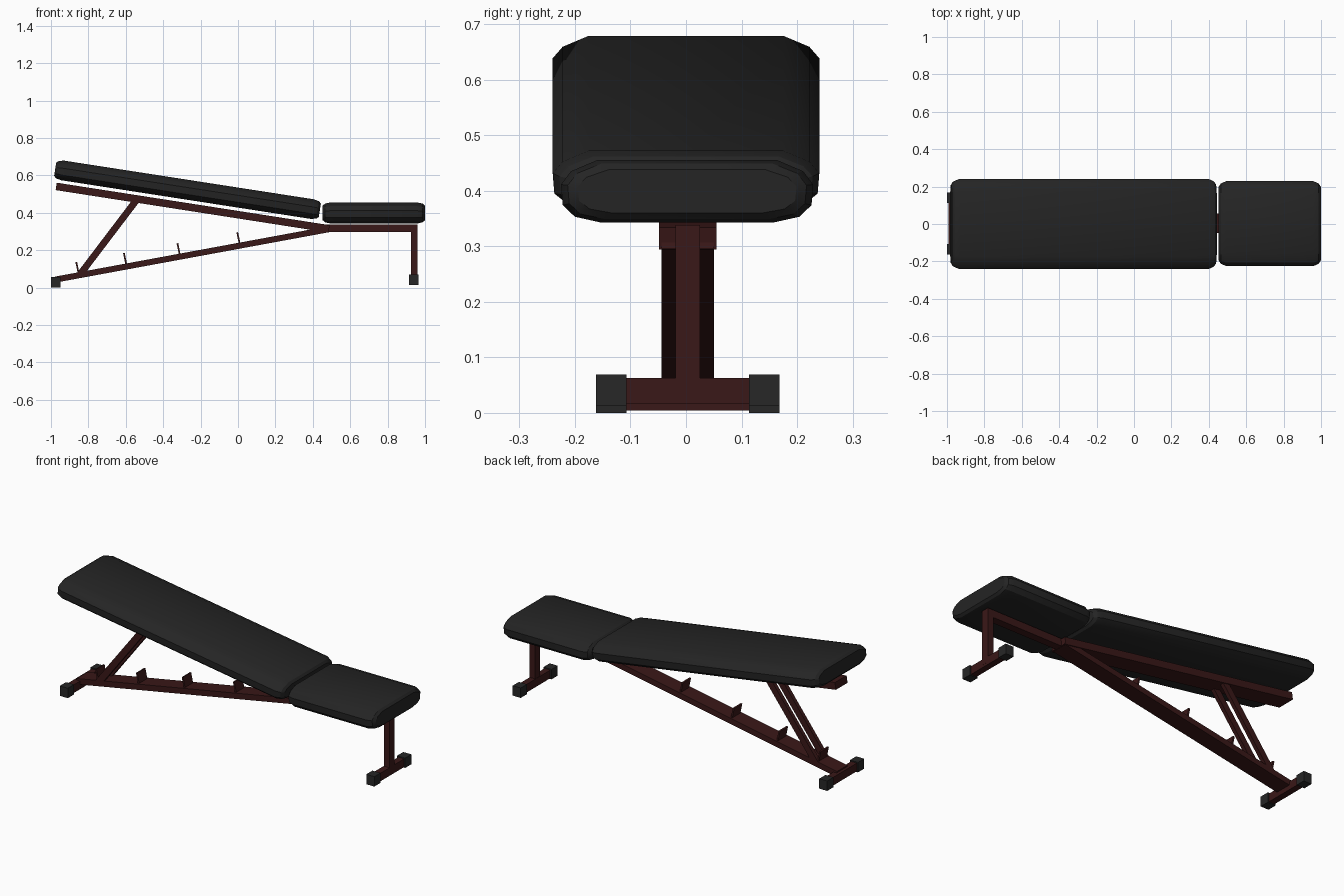
import bpy, bmesh, math
from mathutils import Vector

if "Cube" in bpy.data.objects:
    bpy.data.objects.remove(bpy.data.objects["Cube"])

YC = 0.003  # the frame sits a touch off the pad centre line


def material(name, rgb):
    m = bpy.data.materials.new(name)
    m.diffuse_color = (*rgb, 1)
    m.use_nodes = True
    m.node_tree.nodes["Principled BSDF"].inputs["Base Color"].default_value = m.diffuse_color
    return m


LEATHER = material("black_padding", (0.018, 0.018, 0.018))
RED = material("dark_red_steel", (0.042, 0.009, 0.009))
RUBBER = material("black_rubber", (0.02, 0.02, 0.02))


def finish(name, bm, mat):
    bmesh.ops.recalc_face_normals(bm, faces=bm.faces)
    me = bpy.data.meshes.new(name)
    bm.to_mesh(me)
    bm.free()
    ob = bpy.data.objects.new(name, me)
    bpy.context.collection.objects.link(ob)
    me.materials.append(mat)
    return ob


def box(name, x, y, z, mat):
    """Box from three (min, max) ranges."""
    bm = bmesh.new()
    bmesh.ops.create_cube(bm, size=1)
    for v in bm.verts:
        v.co = Vector([(r[0] + r[1]) / 2 + c * (r[1] - r[0])
                       for r, c in zip((x, y, z), v.co)])
    return finish(name, bm, mat)


def beam(name, a, b, height, half_width, y=YC):
    """Rectangular bar between two (x, z) points."""
    d = Vector(b) - Vector(a)
    h = height / 2
    ob = box(name, (-d.length / 2, d.length / 2),
             (-half_width, half_width), (-h, h), RED)
    ob.location = ((a[0] + b[0]) / 2, y, (a[1] + b[1]) / 2)
    ob.rotation_euler.y = -math.atan2(d.y, d.x)
    return ob


def pad(name, centre, length, w, h, tilt=0):
    """Cushion: rounded section lofted along x with pinched ends."""
    half = [(w - .065, h), (w - .018, h - .02), (w, .012),
            (w - .003, -.025), (w - .025, -h + .01), (w - .07, -h)]
    section = half + [(-y, z) for y, z in reversed(half)]
    L = length / 2
    ends = [(L, .03, .017), (L - .012, .012, .006), (L - .04, 0, 0)]
    rings = [(-u, a, b) for u, a, b in ends] + ends[::-1]
    bm = bmesh.new()
    loops = [[bm.verts.new((u, y * (w - a) / w, z * (h - b) / h))
              for y, z in section] for u, a, b in rings]
    n = len(section)
    for p, q in zip(loops, loops[1:]):
        for i in range(n):
            j = (i + 1) % n
            bm.faces.new((p[i], p[j], q[j], q[i]))
    bm.faces.new(loops[0])
    bm.faces.new(loops[-1])
    ob = finish(name, bm, LEATHER)
    ob.location = centre
    ob.rotation_euler.y = math.radians(tilt)
    bpy.ops.object.select_all(action='DESELECT')
    ob.select_set(True)
    bpy.context.view_layer.objects.active = ob
    bpy.ops.object.shade_smooth_by_angle(angle=math.radians(28))


# Cushions
pad("back_pad", (-.27, 0, .523), 1.432, .24, .053, 8.8)
pad("seat_pad", (.726, .002, .399), .546, .227, .056)

# Main rails
beam("back_rail", (-.972, .541), (.487, .314), .04, .052)
beam("base_rail", (-.975, .043), (.485, .312), .032, .047)
beam("seat_rail", (.44, .317), (.96, .317), .042, .022)

# Front leg
box("front_leg", (.925, .96), (YC - .022, YC + .022), (.03, .336), RED)

# Adjustable support struts
for side, s in (("right", -1), ("left", 1)):
    beam("support_strut_" + side, (-.845, .07), (-.535, .478), .036, .011,
         YC + s * .036)

# Catch plates along the base rail
for i, x in enumerate((-.853, -.598, -.312, .008)):
    z = .043 + .184 * (x + .975)
    beam(f"catch_plate_{i + 1}", (x + .003, z), (x - .012, z + .072), .009, .036)

# Cross feet with rubber end caps
for name, x0, x1, z0 in (("front", .915, .965, .013), ("rear", -1, -.95, 0)):
    box(name + "_foot_bar", (x0 + .008, x1 - .006), (YC - .12, YC + .12),
        (z0 + .004, z0 + .05), RED)
    for side, s in (("right", -1), ("left", 1)):
        ys = sorted((YC + s * .11, YC + s * .165))
        box(f"{name}_foot_cap_{side}", (x0, x1), ys, (z0, z0 + .056), RUBBER)
